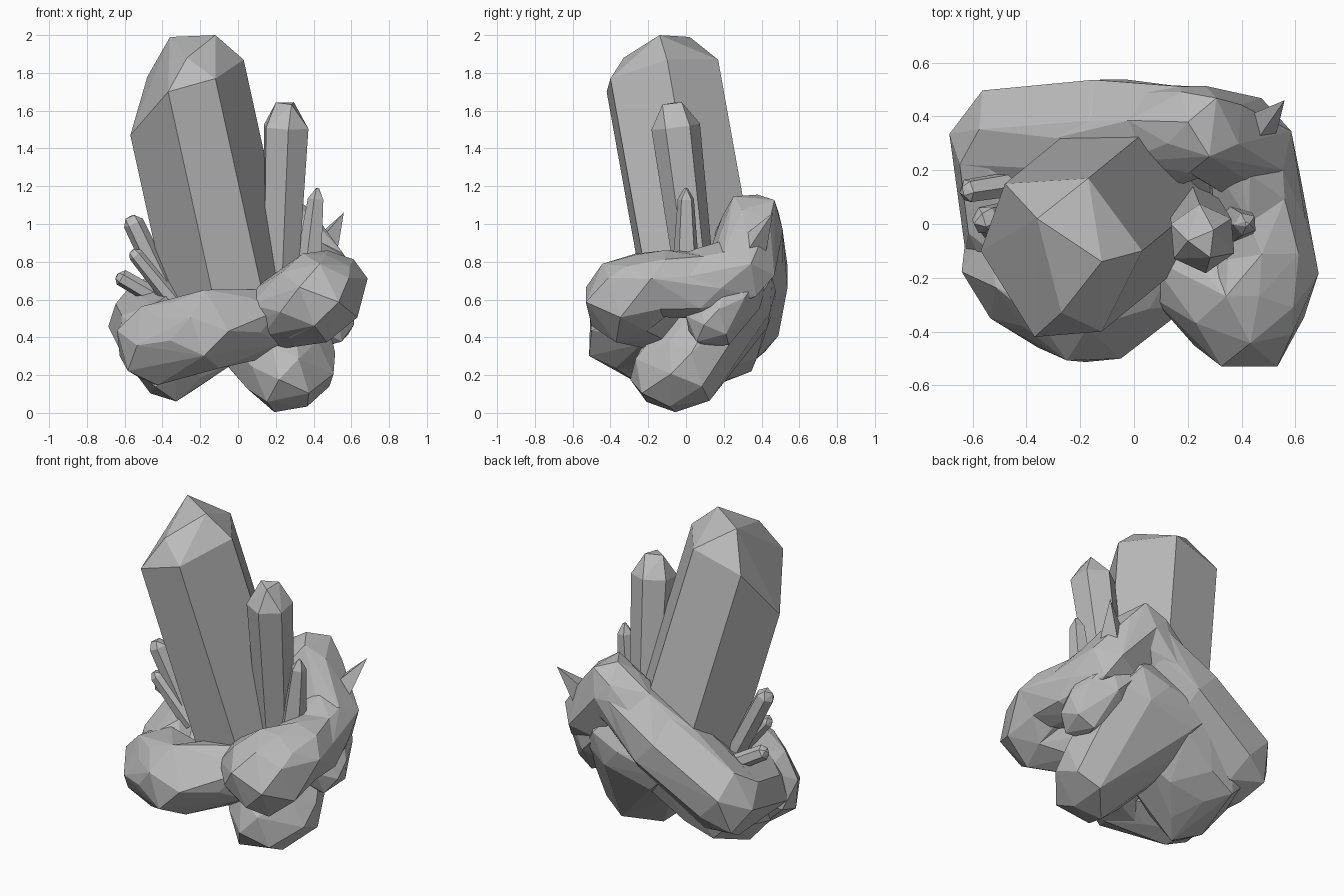
import bpy
import bmesh
import math
import random
from mathutils import Vector

random.seed(7)
cube = bpy.data.objects.get("Cube")
if cube:
    bpy.data.objects.remove(cube, do_unlink=True)

# Single stone colour
GREY = (0.5, 0.5, 0.5, 1.0)
stone = bpy.data.materials.new("stone_grey")
stone.use_nodes = True
stone.diffuse_color = GREY
for node in stone.node_tree.nodes:
    if node.type == "BSDF_PRINCIPLED":
        node.inputs["Base Color"].default_value = GREY
        node.inputs["Roughness"].default_value = 0.8


def hull_object(name, point_groups):
    """One flat-shaded object made of a convex hull around each point group."""
    bm = bmesh.new()
    for points in point_groups:
        verts = [bm.verts.new(p) for p in points]
        bmesh.ops.convex_hull(bm, input=verts)
    loose = [v for v in bm.verts if not v.link_faces]
    bmesh.ops.delete(bm, geom=loose, context="VERTS")
    bmesh.ops.dissolve_limit(bm, angle_limit=math.radians(3),
                             verts=bm.verts[:], edges=bm.edges[:])
    bmesh.ops.recalc_face_normals(bm, faces=bm.faces[:])
    mesh = bpy.data.meshes.new(name)
    bm.to_mesh(mesh)
    bm.free()
    mesh.materials.append(stone)
    obj = bpy.data.objects.new(name, mesh)
    bpy.context.collection.objects.link(obj)
    return obj


def boulder(x, y, z, radius, count=18):
    """Uneven points spread on a sphere by a spiral, kept inside the bounds."""
    points = []
    start = random.uniform(0, math.tau)
    for i in range(count):
        h = 1 - (2 * i + 1) / count
        angle = start + i * math.pi * (3 - math.sqrt(5))
        flat = math.sqrt(1 - h * h)
        r = radius * random.uniform(0.98, 1.12)
        p = Vector((x, y, z)) + r * Vector((flat * math.cos(angle), flat * math.sin(angle), h))
        p.x = max(-0.69, min(0.69, p.x))
        p.y = max(-0.56, min(0.56, p.y))
        p.z = max(0.0, p.z)
        points.append(p)
    return points


def rock_chain(name, blobs):
    """Boulders joined in sequence into one bent, faceted rock."""
    stones = [boulder(*b) for b in blobs]
    return hull_object(name, [a + b for a, b in zip(stones, stones[1:])])


def rock_mass(name, blobs):
    """Boulders wrapped together into one solid convex rock."""
    return hull_object(name, [[p for b in blobs for p in boulder(*b)]])


def crystal(name, base, tip, r_base, r_top, shoulder, r_tip, sides=6):
    """Tapered prism with a bevelled point."""
    base, tip = Vector(base), Vector(tip)
    turn = (tip - base).to_track_quat("Z", "Y")

    def ring(t, radius, count):
        return [base.lerp(tip, t) + turn @ Vector((radius * math.cos(a), radius * math.sin(a), 0))
                for a in (math.tau * (i + 0.3) / count for i in range(count))]

    cap = ring(1, r_tip, 3) if r_tip else [tip]
    return hull_object(name, [ring(0, r_base, sides) + ring(shoulder, r_top, sides) + cap])


# Main crystal: uneven shoulder ring, three crown points, slanted shaft
shoulder_ring = [(-0.57, -0.1, 1.47), (-0.37, -0.42, 1.7), (-0.12, -0.4, 1.77),
                 (0.03, -0.1, 1.87), (-0.17, 0.17, 1.87), (-0.48, 0.15, 1.78)]
crown = [(-0.12, -0.14, 2), (-0.36, 0.02, 1.99), (-0.27, -0.33, 1.88)]
foot_z = 0.55
foot = [(x + 0.22 * (z - foot_z), y + 0.18 * (z - foot_z), foot_z)
        for x, y, z in shoulder_ring]
hull_object("main_crystal", [shoulder_ring + crown + foot])

# Smaller crystals
crystal("medium_crystal", (0.22, 0.06, 0.6), (0.26, -0.07, 1.64), 0.1, 0.13, 0.88, 0.06)
crystal("small_crystal", (0.37, 0, 0.7), (0.42, 0, 1.19), 0.08, 0.045, 0.88, 0.01, 5)
crystal("left_crystal_tall", (-0.36, 0.05, 0.6), (-0.57, 0.01, 1.04), 0.06, 0.055, 0.92, 0.03)
crystal("left_crystal_middle", (-0.33, 0.02, 0.58), (-0.56, -0.02, 0.86), 0.05, 0.04, 0.92, 0.02)
crystal("left_crystal_low", (-0.38, 0.16, 0.58), (-0.64, 0.12, 0.73), 0.05, 0.045, 0.92, 0.02)
crystal("right_spike", (0.45, 0.35, 0.87), (0.56, 0.46, 1.06), 0.08, 0.06, 0.3, 0, 4)

# Horseshoe of rock around the crystals
rock_chain("rock_ridge", [
    (0.2, -0.15, 0.52, 0.18),
    (0.41, -0.32, 0.6, 0.23),
    (0.5, -0.17, 0.68, 0.18),
    (0.46, 0.06, 0.67, 0.18),
    (0.42, 0.28, 0.76, 0.18),
    (0.25, 0.35, 0.99, 0.17),
    (0.12, 0.33, 0.86, 0.2),
    (-0.12, 0.33, 0.7, 0.22),
    (-0.47, 0.28, 0.47, 0.22),
    (-0.45, -0.02, 0.42, 0.19),
])
rock_chain("rock_front", [
    (-0.41, -0.16, 0.37, 0.23),
    (-0.2, -0.31, 0.42, 0.22),
    (0.07, -0.17, 0.46, 0.19),
])

# Underside: broad sloping masses running from the back down to the feet
rock_mass("rock_right_mass", [
    (0.25, -0.1, 0.21, 0.2),
    (0.33, 0.01, 0.24, 0.19),
    (0.22, 0.28, 0.66, 0.21),
    (-0.08, 0.27, 0.58, 0.21),
])
rock_mass("rock_left_mass", [
    (-0.36, 0.0, 0.27, 0.2),
    (-0.38, 0.2, 0.38, 0.21),
    (-0.1, 0.08, 0.42, 0.21),
    (-0.15, 0.26, 0.55, 0.2),
])
rock_mass("rock_side_knob", [(0.48, 0.14, 0.49, 0.14), (0.4, 0.24, 0.64, 0.18)])
